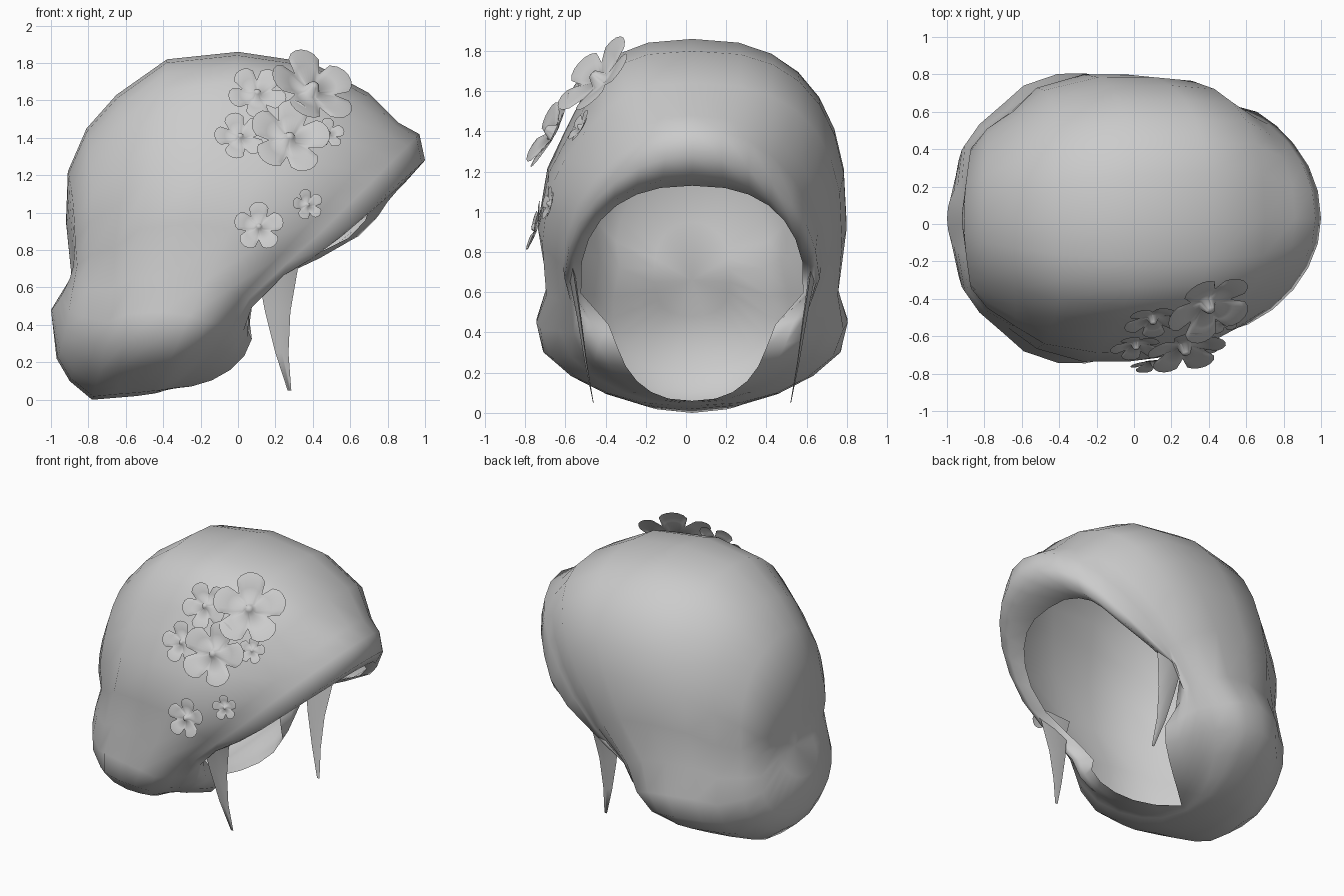
import bpy, bmesh, math
from mathutils import Vector, Matrix
from mathutils.bvhtree import BVHTree

if "Cube" in bpy.data.objects:
    bpy.data.objects.remove(bpy.data.objects["Cube"])

grey = bpy.data.materials.new("soft_grey")
grey.diffuse_color = (0.6, 0.6, 0.6, 1)
grey.use_nodes = True
grey.node_tree.nodes["Principled BSDF"].inputs["Base Color"].default_value = grey.diffuse_color
YC = 0.03  # the hair sits slightly off centre in y


def finish(name, bm, angle=80):
    me = bpy.data.meshes.new(name)
    bm.to_mesh(me)
    me.materials.append(grey)
    ob = bpy.data.objects.new(name, me)
    bpy.context.collection.objects.link(ob)
    bpy.ops.object.select_all(action='DESELECT')
    ob.select_set(True)
    bpy.context.view_layer.objects.active = ob
    bpy.ops.object.shade_smooth_by_angle(angle=math.radians(angle))
    return ob


def bridge(bm, a, b):
    n = len(a)
    for i in range(n):
        bm.faces.new((a[i], a[(i + 1) % n], b[(i + 1) % n], b[i]))


def bell(t, centre, width):
    return math.exp(-((t - centre) / width) ** 2)


# Hair shell: tilted rings from the back of the head to the face opening
# top x, top z, bottom x, bottom z, half width, roundness
RINGS = [
    (-0.92, 0.95, -1.00, 0.48, 0.20, 1.0),
    (-0.91, 1.22, -0.97, 0.22, 0.39, 0.9),
    (-0.81, 1.45, -0.90, 0.10, 0.49, 0.88),
    (-0.65, 1.63, -0.78, 0.00, 0.59, 0.85),
    (-0.38, 1.82, -0.66, 0.01, 0.70, 0.82),
    (0.00, 1.86, -0.54, 0.02, 0.77, 0.80),
    (0.40, 1.80, -0.47, 0.03, 0.77, 0.77),
    (0.70, 1.64, -0.44, 0.035, 0.75, 0.77),
    (0.86, 1.48, -0.42, 0.04, 0.68, 0.90),
    (0.97, 1.42, -0.41, 0.045, 0.64, 0.97),
    (1.00, 1.28, -0.40, 0.05, 0.63, 0.97),
    (0.90, 1.17, -0.39, 0.055, 0.60, 0.90),
    (0.75, 1.13, -0.38, 0.06, 0.56, 0.82),
]
SEG = 28


def hair_point(i, k):
    tx, tz, bx, bz, w, p = RINGS[i]
    f = (i / (len(RINGS) - 1)) ** 4
    a = 2 * math.pi * k / SEG
    c, s = math.cos(a), math.sin(a)
    if c < 0:
        p = min(p, 0.85)
    u = math.copysign(abs(c) ** p, c)
    v = math.copysign(abs(s) ** p, s)
    x = (tx + bx) / 2 + u * (tx - bx) / 2
    z = (tz + bz) / 2 + u * (tz - bz) / 2
    y = v * w
    low = max(0, -u)
    # rounded back
    if i < 4:
        x += 0.06 * v * v
    # lower rim turns inward, juts forward and is notched behind the locks
    x += 0.42 * f * low * abs(v)
    x -= 0.21 * f * bell(z, 0.55, 0.15) * abs(v)
    y *= 1 - 0.28 * f * min(1, 3 * low)
    # the far edge of the opening hangs a little further forward
    if y > 0 and i > 9:
        x += (0.05, 0.09, 0.13)[i - 10] * bell(z, 0.9, 0.15)
    # rolled bun at the nape, with a crease above it
    y *= 1 + 0.19 * (1 - f) * bell(z, 0.29, 0.23)
    crease = bell(z, 0.71, 0.11) * min(1, max(0, 0.25 - x) * 2.2)
    y *= 1 - 0.08 * crease
    if x < -0.7:
        x += 0.02 * crease
    # flatter slope on the flowered side
    if y < 0:
        y *= 1 - 0.17 * bell(z, 1.53, 0.32) * min(1, max(0, x + 0.9))
    return x, y + YC, z


bm = bmesh.new()
rows = [[bm.verts.new(hair_point(i, k)) for k in range(SEG)] for i in range(len(RINGS))]
for a, b in zip(rows, rows[1:]):
    bridge(bm, a, b)
pole = bm.verts.new((-0.89, YC, 0.66))
for k in range(SEG):
    bm.faces.new((pole, rows[0][(k + 1) % SEG], rows[0][k]))
bmesh.ops.recalc_face_normals(bm, faces=bm.faces)
if sum((f.normal.z * f.calc_area() for f in bm.faces if f.calc_center_median().z > 1.4)) < 0:
    bmesh.ops.reverse_faces(bm, faces=bm.faces)
bm.normal_update()
tree = BVHTree.FromBMesh(bm)
finish("hair", bm, 180)

# Side locks: z, rear x, front x, distance from the middle
LOCK = [(0.80, 0.06, 0.40, 0.61), (0.70, 0.10, 0.32, 0.59), (0.47, 0.145, 0.28, 0.555),
        (0.25, 0.20, 0.27, 0.525), (0.05, 0.265, 0.285, 0.49)]
for side, name in ((-1, "lock_right"), (1, "lock_left")):
    bm = bmesh.new()
    prev = None
    for z, x0, x1, y in LOCK:
        t = 0.12 * (x1 - x0)
        m = (x0 + x1) / 2
        row = [bm.verts.new((px, YC + side * py, z)) for px, py in
               ((x0, y), (m, y + t), (x1, y), (m, y - t * 0.3))]
        if prev:
            bridge(bm, prev, row)
        prev = row
    bm.faces.new(prev)
    bmesh.ops.recalc_face_normals(bm, faces=bm.faces)
    finish(name, bm)


# Flowers: five broad cupped petals around a raised heart
def flower(name, x, z, r, turn, lift_off):
    hit, n, _, _ = tree.ray_cast(Vector((x, -3, z)), Vector((0, 1, 0)))
    if hit is None:
        return
    if n.y > 0:
        n = -n
    if z < 1.2:
        n = (n + Vector((0, -0.7, 0.35))).normalized()
    bm = bmesh.new()
    N = 40
    mid = bm.verts.new((0, 0, r * 0.26))
    prev = None
    for frac, h in ((0.10, 0.22), (0.2, 0.02), (0.6, 0.15), (0.85, 0.2), (1.0, 0.2)):
        row = []
        for k in range(N):
            a = 2 * math.pi * k / N
            petal = abs(math.cos(2.5 * a)) ** 0.42
            rad = r * frac * (1 - 0.48 * frac * (1 - petal))
            lift = h if frac < 0.3 else h * (0.4 + 0.6 * petal)
            row.append(bm.verts.new((rad * math.cos(a), rad * math.sin(a), r * lift)))
        if prev:
            bridge(bm, prev, row)
        else:
            for k in range(N):
                bm.faces.new((mid, row[k], row[(k + 1) % N]))
        prev = row
    bmesh.ops.recalc_face_normals(bm, faces=bm.faces)
    rot = n.to_track_quat('Z', 'Y').to_matrix().to_4x4()
    # stand slightly off the hair
    spot = Vector((x, hit.y - lift_off, z))
    place = Matrix.Translation(spot) @ rot @ Matrix.Rotation(turn, 4, 'Z')
    bmesh.ops.transform(bm, matrix=place, verts=bm.verts)
    finish(name, bm, 180)


for i, spec in enumerate([
        (0.39, 1.65, 0.245, 0.3, 0.04), (0.10, 1.63, 0.16, 0.9, 0.04),
        (0.27, 1.39, 0.22, 0.1, 0.09), (0.01, 1.40, 0.14, 0.6, 0.05),
        (0.48, 1.42, 0.09, 0.2, 0.02), (0.11, 0.92, 0.135, 0.3, 0.02),
        (0.37, 1.04, 0.085, 0.5, 0.025)]):
    flower("flower_%d" % (i + 1), *spec)
